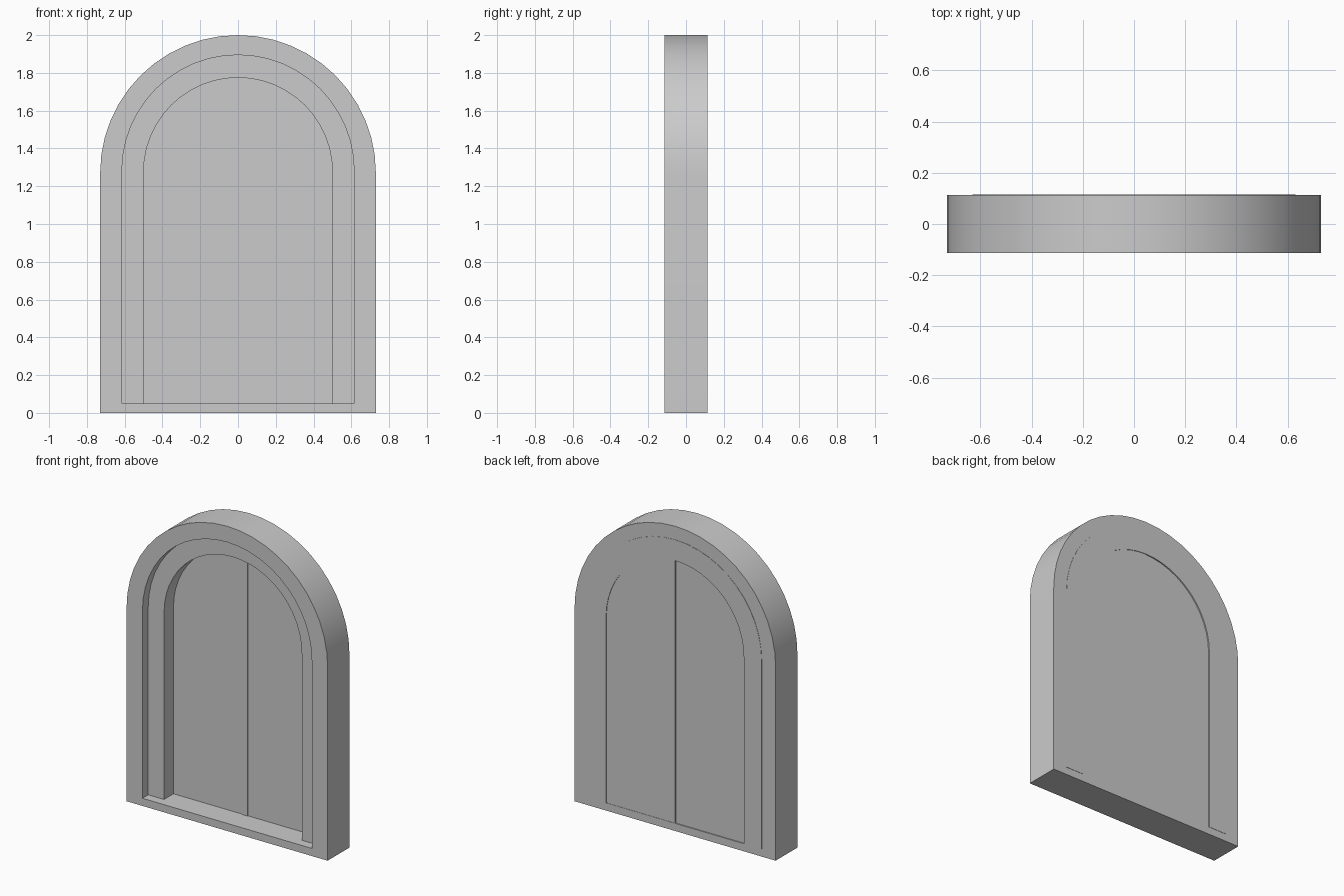
import bpy, bmesh, math

if "Cube" in bpy.data.objects:
    bpy.data.objects.remove(bpy.data.objects["Cube"])

SEG = 24       # facets per half-circle
SILL = 0.05    # sill height


def arch(half, top, base):
    """Arch outline in (x, z), from bottom left over the top to bottom right."""
    spring = top - half
    pts = [(-half, base)]
    for i in range(SEG + 1):
        a = math.pi * (1 - i / SEG)
        pts.append((half * math.cos(a), spring + half * math.sin(a)))
    return pts + [(half, base)]


def extrude(name, polys, y0, y1):
    """Extrude flat (x, z) polygons from y0 to y1 as one object."""
    bm = bmesh.new()
    for poly in polys:
        bm.faces.new([bm.verts.new((x, y0, z)) for x, z in poly])
    bmesh.ops.remove_doubles(bm, verts=bm.verts, dist=1e-5)
    res = bmesh.ops.extrude_face_region(bm, geom=bm.faces[:], use_keep_orig=True)
    for v in res["geom"]:
        if isinstance(v, bmesh.types.BMVert):
            v.co.y = y1
    bmesh.ops.recalc_face_normals(bm, faces=bm.faces)
    mesh = bpy.data.meshes.new(name)
    bm.to_mesh(mesh)
    bm.free()
    ob = bpy.data.objects.new(name, mesh)
    bpy.context.collection.objects.link(ob)
    bpy.ops.object.select_all(action='DESELECT')
    ob.select_set(True)
    bpy.context.view_layer.objects.active = ob
    bpy.ops.object.shade_smooth_by_angle(angle=math.radians(30))
    return ob


def band(outer, inner, closed):
    """Quads between two outlines; closed also bridges the bottom."""
    n = len(outer)
    return [(outer[i], outer[(i + 1) % n], inner[(i + 1) % n], inner[i])
            for i in range(n if closed else n - 1)]


# Outer frame with sill
extrude("outer_frame", band(arch(0.73, 2.0, 0), arch(0.615, 1.895, SILL), True),
        -0.113, 0.113)

# Inner frame, set back at the front and just proud at the back
extrude("inner_frame", band(arch(0.63, 1.912, SILL), arch(0.5, 1.775, SILL), False),
        -0.053, 0.115)

# Two door leaves meeting at the centre
half = arch(0.5, 1.775, SILL)[:SEG // 2 + 2]
for name, s, back in (("left_leaf", 1, 0.107), ("right_leaf", -1, 0.111)):
    leaf = [(s * min(x, -0.001), z) for x, z in half] + [(-0.001 * s, SILL)]
    extrude(name, [leaf], 0.045, back)

# Narrow cover strip over the joint
extrude("cover_strip", [[(0, SILL), (0.04, SILL), (0.04, 1.77), (0, 1.77)]],
        0.040, 0.06)
